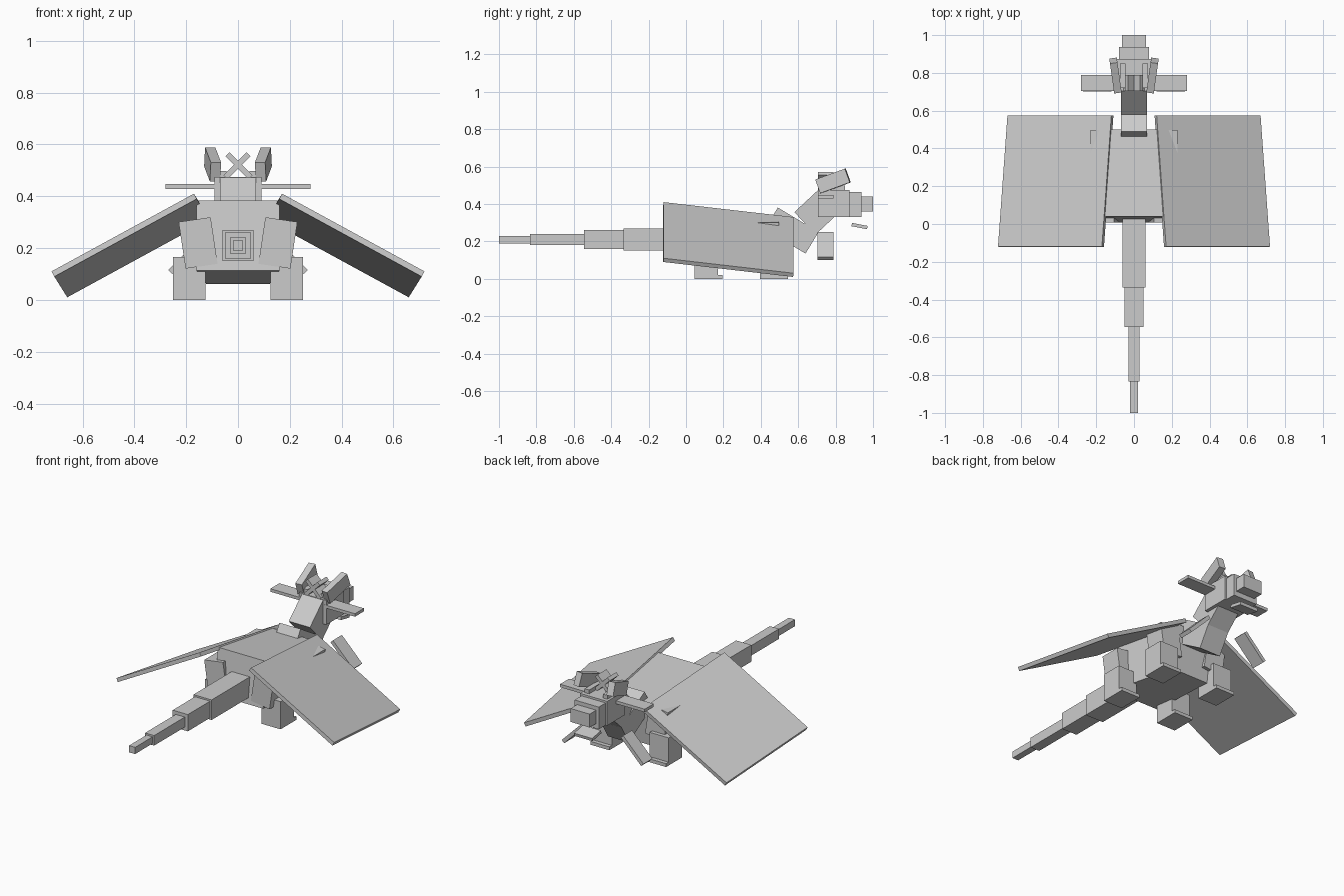
import bpy, math
from mathutils import Matrix, Euler, Vector

if "Cube" in bpy.data.objects:
    bpy.data.objects.remove(bpy.data.objects["Cube"])


def box(name, center, size, rot=(0, 0, 0), taper=1.0):
    """Box with size and rotation in degrees; taper scales the width of its +y end."""
    x, y, z = (s / 2 for s in size)
    verts = []
    for sy, w in ((-1, x), (1, x * taper)):
        verts += [(-w, sy * y, -z), (w, sy * y, -z), (w, sy * y, z), (-w, sy * y, z)]
    faces = [(0, 1, 2, 3), (7, 6, 5, 4), (0, 4, 5, 1), (1, 5, 6, 2), (2, 6, 7, 3), (3, 7, 4, 0)]
    m = Matrix.Translation(center) @ Euler([math.radians(a) for a in rot]).to_matrix().to_4x4()
    mesh = bpy.data.meshes.new(name)
    mesh.from_pydata([m @ Vector(v) for v in verts], [], faces)
    ob = bpy.data.objects.new(name, mesh)
    bpy.context.collection.objects.link(ob)
    return ob


def span(name, xr, yr, zr):
    """Axis-aligned box from ranges."""
    rs = (xr, yr, zr)
    return box(name, [(a + b) / 2 for a, b in rs], [b - a for a, b in rs])


def pair(name, center, size, rot=(0, 0, 0)):
    """Box on the +x side and its mirror image."""
    for label, s in (("right", 1), ("left", -1)):
        box(f"{name}_{label}", (s * center[0], center[1], center[2]), size,
            (rot[0], s * rot[1], s * rot[2]))


# Body, tapering and sloping down toward the head
box("body", (0, 0.255, 0.222), (0.32, 0.465, 0.272), (-6.5, 0, 0), 0.76)

# Tail, stepped toward the tip
for i, (y0, y1, h) in enumerate([(0.03, -0.335, 0.06), (-0.335, -0.545, 0.05),
                                 (-0.545, -0.835, 0.03), (-0.835, -1.0, 0.02)]):
    span(f"tail_segment_{i + 1}", (-h, h), (y1, y0), (0.21 - h, 0.21 + h))

# Neck
box("neck_base", (0, 0.565, 0.258), (0.14, 0.254, 0.135), (-31, 0, 0))
box("neck_upper", (0, 0.698, 0.354), (0.14, 0.17, 0.165), (43, 0, 0))

# Head, snout and jaw
span("head", (-0.09, 0.09), (0.705, 0.873), (0.33, 0.475))
span("snout", (-0.08, 0.08), (0.86, 0.938), (0.33, 0.463))
span("nose", (-0.063, 0.063), (0.93, 1.0), (0.36, 0.44))
box("jaw", (0, 0.928, 0.282), (0.12, 0.085, 0.018), (-11, 0, 0))
pair("brow", (0.06, 0.785, 0.483), (0.03, 0.13, 0.03))

# Ears, swept outward and up
pair("ear", (0.098, 0.786, 0.523), (0.04, 0.17, 0.078), (20, 0, -8))

# Thin frill plates around the head
box("side_frill", (0, 0.747, 0.438), (0.56, 0.085, 0.018))
pair("crest_frill", (0.004, 0.747, 0.518), (0.125, 0.085, 0.022), (0, 45, 0))
pair("cheek_frill", (0.195, 0.745, 0.175), (0.19, 0.085, 0.022), (0, 45, 0))

# Thighs and feet
for label, y, fy in (("rear", 0.07, 0.045), ("front", 0.437, 0.395)):
    pair(f"{label}_thigh", (0.154, y, 0.22), (0.125, 0.123, 0.182), (0, 8.5, 0))
    pair(f"{label}_foot", (0.1875, fy + 0.063, 0.0825), (0.125, 0.126, 0.165))
    pair(f"{label}_toe", (0.1875, fy + 0.12, 0.01), (0.125, 0.06, 0.02))

# Wings: drooping, slightly swept sheets with thickness
for label, s in (("right", 1), ("left", -1)):
    pts = [(0.17, -0.12, 0.41), (0.72, -0.12, 0.11), (0.67, 0.575, 0.03), (0.12, 0.575, 0.33)]
    mesh = bpy.data.meshes.new(f"wing_{label}")
    off = Vector((-0.011, -0.002, -0.02))
    top = [Vector(p) for p in pts]
    verts = [Vector((s * v.x, v.y, v.z)) for v in top + [p + off for p in top]]
    faces = [(0, 1, 2, 3), (7, 6, 5, 4)] + [(i, i + 4, (i + 1) % 4 + 4, (i + 1) % 4) for i in range(4)]
    if s < 0:
        faces = [f[::-1] for f in faces]
    mesh.from_pydata(verts, [], faces)
    bpy.context.collection.objects.link(bpy.data.objects.new(f"wing_{label}", mesh))
